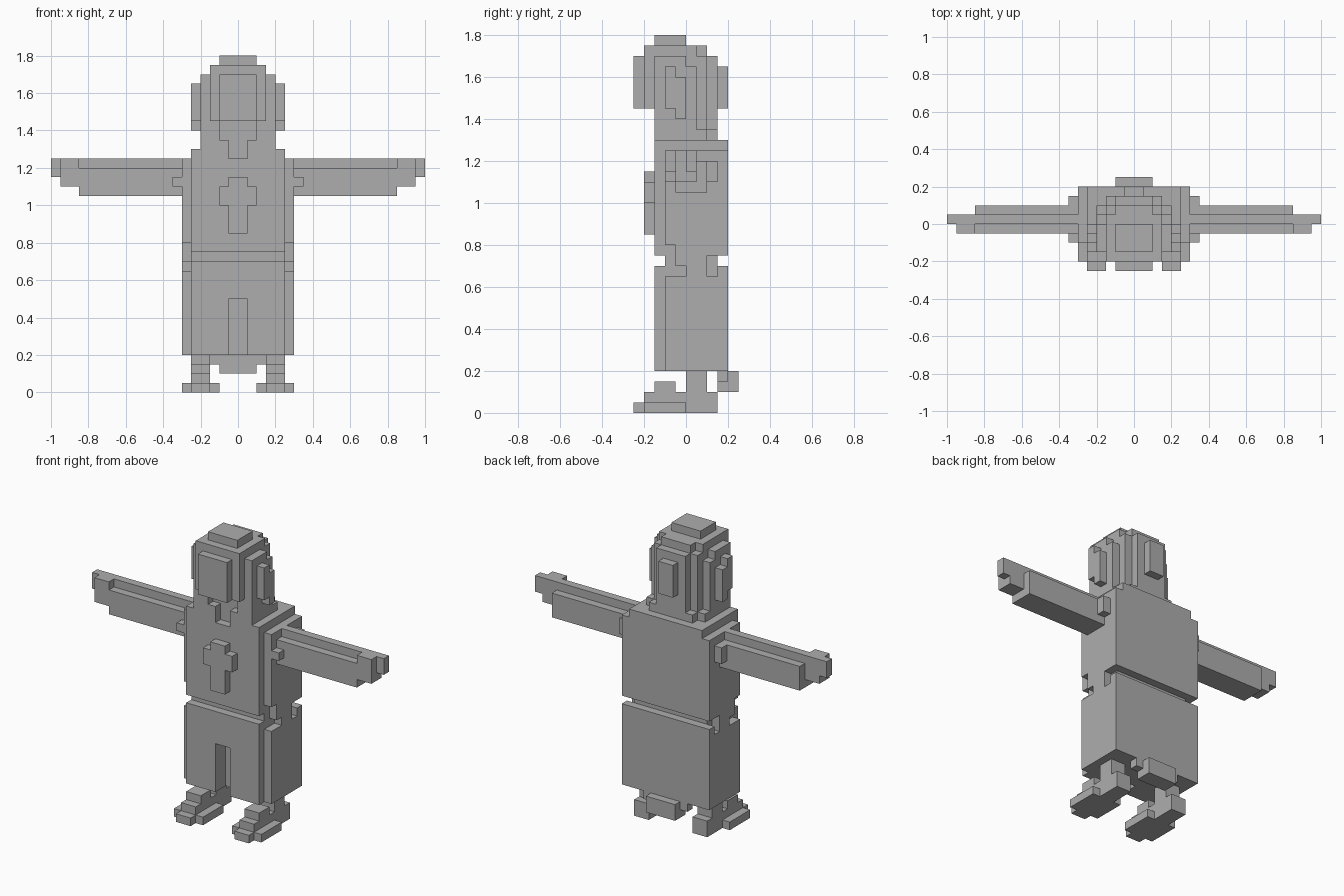
import bpy, bmesh
from mathutils import Vector

if "Cube" in bpy.data.objects:
    bpy.data.objects.remove(bpy.data.objects["Cube"])

U = 0.05  # size of one block

gray = bpy.data.materials.new("plain_gray")
gray.diffuse_color = (0.42, 0.42, 0.42, 1)
gray.use_nodes = True
gray.node_tree.nodes["Principled BSDF"].inputs["Base Color"].default_value = gray.diffuse_color


def cells(*b):
    """All blocks inside x0,x1,y0,y1,z0,z1."""
    return {(x, y, z) for x in range(b[0], b[1])
            for y in range(b[2], b[3]) for z in range(b[4], b[5])}


def mid(w, *b):
    """Box centred on x with half width w."""
    return cells(-w, w, *b)


def both(s):
    """Add the mirror image across x = 0."""
    return s | {(-1 - x, y, z) for x, y, z in s}


parts = {}

# Robe: wide body with a narrower front panel
robe = mid(6, -2, 4, 4, 25) | mid(5, -3, -2, 4, 25) | mid(5, -3, 4, 25, 26)
# Waist groove at front and back, with deeper folds on the flanks
robe -= mid(6, -3, -2, 14, 15) | mid(6, 3, 4, 14, 15)
for y0, y1, z0, z1 in ((-2, -1, 13, 16), (-1, 0, 13, 14), (2, 3, 13, 15)):
    robe -= both(cells(5, 6, y0, y1, z0, z1))
# Front slit and open neckline
robe -= mid(1, -3, -1, 4, 10)
robe -= mid(1, -3, -2, 25, 26)
parts["robe"] = robe
# Trailing hem at the back
parts["back_hem"] = mid(3, 3, 4, 3, 4) | mid(2, 3, 4, 2, 3) | mid(2, 4, 5, 2, 4)
# Cross on the chest
parts["chest_cross"] = mid(1, -4, -3, 17, 23) | mid(2, -4, -3, 20, 22)

# Head with a rounded, stepped back
head = mid(4, -3, 0, 26, 34) | mid(4, 0, 1, 26, 33) | mid(3, -3, 1, 26, 35)
head |= mid(3, 1, 2, 26, 34) | mid(2, 1, 2, 26, 35) | mid(2, 2, 3, 26, 34)
head |= mid(1, 3, 4, 29, 33) | mid(4, 1, 2, 26, 27) | mid(3, 2, 3, 26, 27)
head -= mid(2, -3, -2, 27, 29) | mid(1, -3, -2, 26, 27)
parts["head"] = head
parts["face"] = mid(3, -4, -3, 29, 35) | mid(2, -5, -4, 29, 34)
parts["cap"] = mid(2, -3, 0, 35, 36)
parts["ears"] = both(cells(4, 5, -2, -1, 29, 33) | cells(4, 5, -1, 0, 28, 32))

# Arms stretched sideways, with a shoulder cuff and a stepped hand
parts["arms"] = both(cells(6, 17, 0, 1, 21, 25) | cells(6, 17, -1, 2, 21, 24)
                     | cells(6, 7, -2, -1, 22, 23) | cells(6, 7, 2, 3, 22, 24))
parts["hands"] = both(cells(17, 19, -1, 1, 22, 25) | cells(19, 20, 0, 1, 23, 25))

# Legs and shoes
parts["legs"] = both(cells(3, 5, 0, 2, 2, 4))
parts["shoes"] = both(cells(2, 6, -4, 0, 0, 1) | cells(3, 5, -5, 3, 0, 1)
                      | cells(3, 5, -4, 3, 1, 2) | cells(3, 5, -3, -1, 2, 3))

solid = set().union(*parts.values())


def build(name, blocks):
    """Make the outer skin of the blocks, leaving out hidden faces."""
    bm = bmesh.new()
    verts = {}
    for c in sorted(blocks):
        for axis in range(3):
            for side in (0, 1):
                n = list(c)
                n[axis] += 2 * side - 1
                if tuple(n) in solid:
                    continue
                quad = []
                for a, b in ((0, 0), (1, 0), (1, 1), (0, 1)):
                    p = list(c)
                    p[axis] += side
                    p[(axis + 1) % 3] += a
                    p[(axis + 2) % 3] += b
                    p = tuple(p)
                    if p not in verts:
                        verts[p] = bm.verts.new(Vector(p) * U)
                    quad.append(verts[p])
                bm.faces.new(quad if side else quad[::-1])
    bmesh.ops.dissolve_limit(bm, angle_limit=0.01, verts=bm.verts[:], edges=bm.edges[:])
    mesh = bpy.data.meshes.new(name)
    bm.to_mesh(mesh)
    bm.free()
    mesh.materials.append(gray)
    bpy.context.collection.objects.link(bpy.data.objects.new(name, mesh))


for part, blocks in parts.items():
    build(part, blocks)
